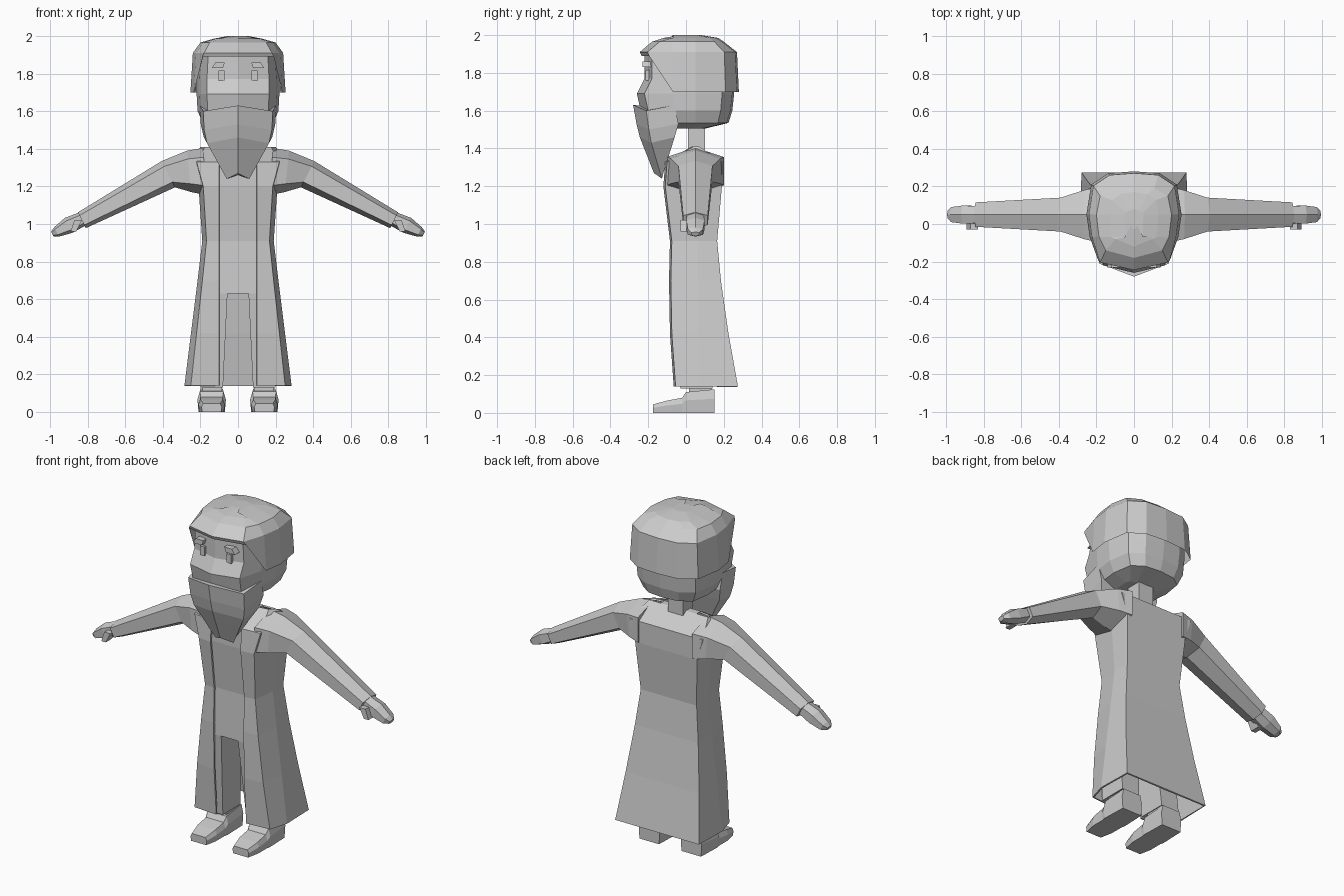
import bpy, bmesh
from mathutils import Vector

default_cube = bpy.data.objects.get("Cube")
if default_cube:
    bpy.data.objects.remove(default_cube)

# One plain colour for the whole figure
shade = (0.6, 0.6, 0.6, 1)
grey = bpy.data.materials.new("plain_grey")
grey.use_nodes = True
grey.diffuse_color = shade
grey.node_tree.nodes["Principled BSDF"].inputs["Base Color"].default_value = shade


def mirrored(half):
    """Complete a half outline that runs from front to back on the +x side."""
    return half + [(-x, y, z) for x, y, z in reversed(half) if x > 0]


def loft(name, rings, closed=True, caps=(True, True), side=1):
    """Join point rings with quads; an end cap is a fan around its centre."""
    bm = bmesh.new()
    rows = [[bm.verts.new((x * side, y, z)) for x, y, z in ring] for ring in rings]
    count = len(rows[0])
    for low, high in zip(rows, rows[1:]):
        for i in range(count if closed else count - 1):
            j = (i + 1) % count
            bm.faces.new((low[i], low[j], high[j], high[i]))
    for row, capped in zip((rows[0], rows[-1]), caps):
        if capped:
            centre = bm.verts.new(sum((v.co for v in row), Vector()) / count)
            for i in range(count):
                bm.faces.new((row[i], row[(i + 1) % count], centre))
    bmesh.ops.recalc_face_normals(bm, faces=bm.faces)
    mesh = bpy.data.meshes.new(name)
    bm.to_mesh(mesh)
    bm.free()
    mesh.materials.append(grey)
    obj = bpy.data.objects.new(name, mesh)
    bpy.context.scene.collection.objects.link(obj)
    return obj


def rectangle(z, left, right, front, back):
    return [(left, front, z), (right, front, z), (right, back, z), (left, back, z)]


def coat_ring(z, width, front, back, opening=0.1):
    """Outline left open at the front, with bevelled corners."""
    return mirrored([(opening, front, z), (width * 0.88, front + 0.01, z), (width, 0.06, z),
                     (width * 0.98, back, z), (0, back, z)])


def head_ring(z, width, front, back):
    """Faceted oval with a narrow front and a rounded back."""
    return mirrored([(0, front, z), (width * 0.75, front + 0.04, z), (width * 0.93, -0.07, z),
                     (width, 0.05, z), (width * 0.9, back * 0.75, z),
                     (width * 0.54, back - 0.01, z), (0, back, z)])


def beard_ring(z, width, front, back):
    """Wedge with a forward ridge and swept cheeks."""
    return mirrored([(0, front, z), (width, front * 0.75, z - 0.03),
                     (width * 1.1, back, z), (0, back, z)])


def limb_ring(x, z, depth, height, lean=0.5):
    """Hexagon across the arm, tipped outward at the top by lean."""
    outline = ((0, 1), (-1, 0.6), (-1, -0.6), (0, -1), (1, -0.6), (1, 0.6))
    return [(x + lean * height * up, 0.05 + depth * across, z + height * up)
            for across, up in outline]


def shoe_ring(y, width, height):
    """Section across the shoe with chamfered upper edges."""
    half = [(width, 0), (width * 1.08, height * 0.6), (width * 0.9, height)]
    outline = half + [(-x, z) for x, z in reversed(half)]
    return [(0.14 + x, y, z) for x, z in outline]


# Long open coat with a slim waist and flared hem
coat = loft("coat", [
    coat_ring(z=0.14, width=0.285, front=-0.065, back=0.275),
    coat_ring(z=0.42, width=0.25, front=-0.085, back=0.225),
    coat_ring(z=0.7, width=0.215, front=-0.09, back=0.185),
    coat_ring(z=0.91, width=0.19, front=-0.085, back=0.165),
    coat_ring(z=1.2, width=0.21, front=-0.12, back=0.19),
    coat_ring(z=1.33, width=0.25, front=-0.11, back=0.19),
    coat_ring(z=1.41, width=0.2, front=0.03, back=0.07),
], closed=False, caps=(False, False))
cloth = coat.modifiers.new("cloth_thickness", "SOLIDIFY")
cloth.thickness = 0.01
cloth.offset = -1

# Inner robe showing through the coat opening, and the neck
robe = dict(left=-0.12, right=0.12)
loft("inner_robe", [
    rectangle(z=0.63, front=-0.08, back=0.1, **robe),
    rectangle(z=0.91, front=-0.07, back=0.1, **robe),
    rectangle(z=1.2, front=-0.1, back=0.1, **robe),
    rectangle(z=1.32, front=-0.1, back=0.1, **robe),
    rectangle(z=1.41, front=0.03, back=0.07, **robe),
])
loft("neck", [rectangle(z, left=-0.05, right=0.05, front=0.01, back=0.1) for z in (1.38, 1.56)])

for label, side in (("left", 1), ("right", -1)):
    # Sleeve, hand and thumb
    loft(label + "_sleeve", [
        limb_ring(x=0.18, z=1.28, depth=0.15, height=0.125, lean=0),
        limb_ring(x=0.26, z=1.28, depth=0.13, height=0.11, lean=0.1),
        limb_ring(x=0.37, z=1.265, depth=0.09, height=0.07),
        limb_ring(x=0.83, z=1.02, depth=0.065, height=0.042),
    ], side=side)
    loft(label + "_hand", [
        limb_ring(x=0.82, z=1.03, depth=0.045, height=0.034),
        limb_ring(x=0.9, z=0.993, depth=0.048, height=0.04),
        limb_ring(x=0.965, z=0.958, depth=0.04, height=0.025),
        limb_ring(x=0.988, z=0.947, depth=0.02, height=0.012),
    ], side=side)
    loft(label + "_thumb", [
        rectangle(z=0.96, left=0.86, right=0.89, front=-0.03, back=0.03),
        rectangle(z=1.02, left=0.83, right=0.87, front=-0.03, back=0.03),
    ], side=side)

    # Trouser leg, ankle and shoe
    loft(label + "_trouser_leg", [
        rectangle(z=0.13, left=0.08, right=0.2, front=-0.03, back=0.14),
        rectangle(z=0.63, left=0.056, right=0.18, front=-0.08, back=0.1),
    ], side=side)
    loft(label + "_ankle", [rectangle(z, left=0.085, right=0.19, front=0.015, back=0.135)
                            for z in (0.08, 0.16)], side=side)
    loft(label + "_shoe", [
        shoe_ring(y=-0.175, width=0.05, height=0.045),
        shoe_ring(y=-0.1, width=0.065, height=0.065),
        shoe_ring(y=-0.02, width=0.065, height=0.08),
        shoe_ring(y=0, width=0.07, height=0.11),
        shoe_ring(y=0.15, width=0.065, height=0.125),
    ], side=side)

    # Eye plate and slanted eyebrow
    loft(label + "_eye", [rectangle(z, left=0.073, right=0.103, front=-0.215, back=-0.18)
                          for z in (1.76, 1.815)], side=side)
    loft(label + "_eyebrow", [
        rectangle(z=1.83, left=0.08, right=0.14, front=-0.23, back=-0.17),
        rectangle(z=1.86, left=0.07, right=0.12, front=-0.23, back=-0.17),
    ], side=side)

# Head with a tapered jaw and a projecting nose line
loft("head", [
    head_ring(z=1.505, width=0.1, front=-0.1, back=0.1),
    head_ring(z=1.535, width=0.185, front=-0.19, back=0.225),
    head_ring(z=1.6, width=0.215, front=-0.24, back=0.245),
    head_ring(z=1.69, width=0.22, front=-0.26, back=0.255),
    head_ring(z=1.77, width=0.22, front=-0.22, back=0.255),
    head_ring(z=1.92, width=0.21, front=-0.22, back=0.245),
])

# Hair cap: the rim is short above the brow and hangs low elsewhere
rim = [(x, y, 1.89 if y < -0.1 else z)
       for x, y, z in head_ring(z=1.7, width=0.253, front=-0.235, back=0.28)]
loft("hair", [
    rim,
    head_ring(z=1.91, width=0.24, front=-0.245, back=0.27),
    head_ring(z=1.965, width=0.2, front=-0.18, back=0.2),
    head_ring(z=1.985, width=0.13, front=-0.12, back=0.17),
    head_ring(z=2, width=0.05, front=-0.03, back=0.08),
], caps=(False, True))

# Long pointed beard
loft("beard", [
    beard_ring(z=1.27, width=0.06, front=-0.17, back=-0.12),
    beard_ring(z=1.46, width=0.165, front=-0.245, back=-0.06),
    beard_ring(z=1.53, width=0.18, front=-0.262, back=-0.04),
    beard_ring(z=1.63, width=0.185, front=-0.28, back=-0.06),
])
